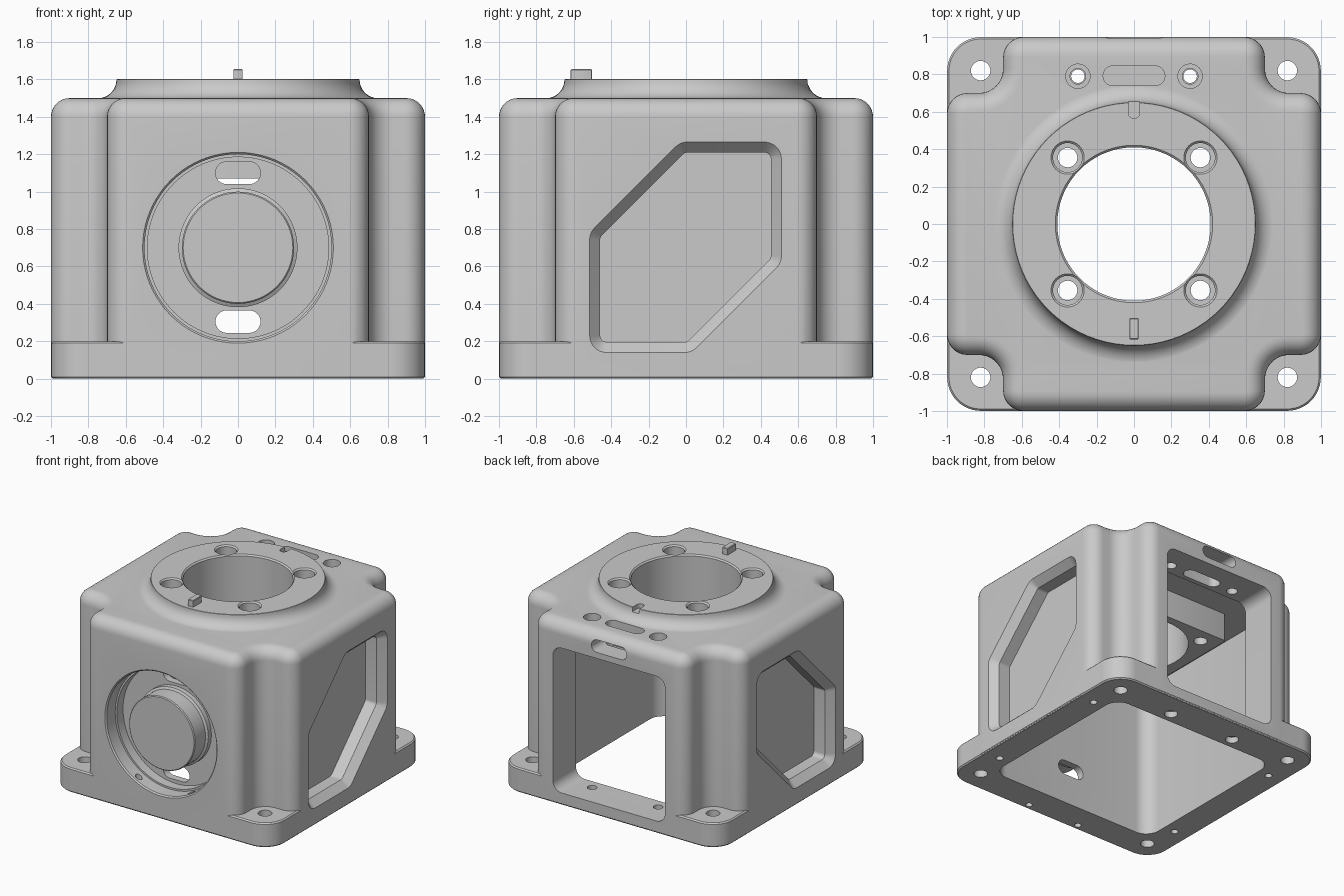
import bpy, bmesh, math
from mathutils import Vector

if "Cube" in bpy.data.objects:
    bpy.data.objects.remove(bpy.data.objects["Cube"])

grey = bpy.data.materials.new("cast_grey")
grey.diffuse_color = (0.59, 0.59, 0.59, 1)
grey.use_nodes = True
grey.node_tree.nodes["Principled BSDF"].inputs["Base Color"].default_value = grey.diffuse_color
AXES = {'z': lambda u, v, w: (u, v, w),
        'y': lambda u, v, w: (u, w, v),
        'x': lambda u, v, w: (w, u, v)}


def rounded(poly, radius, concave=None, seg=8):
    """Counter-clockwise polygon with rounded corners -> (point, outward normal) pairs."""
    out, n = [], len(poly)
    for i in range(n):
        a, p, b = (Vector(poly[(i + k) % n]) for k in (-1, 0, 1))
        d1, d2 = (a - p).normalized(), (b - p).normalized()
        convex = (p - a).cross(b - p) > 0
        r = radius if convex or concave is None else concave
        half = d1.angle(d2) / 2
        c = p + (d1 + d2).normalized() * r / math.sin(half)
        s, e = p + d1 * r / math.tan(half) - c, p + d2 * r / math.tan(half) - c
        a0 = math.atan2(s.y, s.x)
        da = math.atan2(s.cross(e), s.dot(e))
        for k in range(seg + 1):
            t = a0 + da * k / seg
            nrm = Vector((math.cos(t), math.sin(t)))
            out.append((c + nrm * r, nrm if convex else -nrm))
    return out


def rect(u0, u1, v0, v1):
    return [(u0, v0), (u1, v0), (u1, v1), (u0, v1)]


def loft(name, outline, levels, axis='z'):
    """Solid from one outline, with levels = (offset, height)."""
    bm = bmesh.new()
    rings = [[bm.verts.new(AXES[axis](*(p + n * d), w)) for p, n in outline] for d, w in levels]
    m = len(outline)
    for lo, hi in zip(rings, rings[1:]):
        for i in range(m):
            j = (i + 1) % m
            bm.faces.new((lo[i], lo[j], hi[j], hi[i]))
    bm.faces.new(rings[0][::-1])
    bm.faces.new(rings[-1])
    bmesh.ops.recalc_face_normals(bm, faces=bm.faces)
    me = bpy.data.meshes.new(name)
    bm.to_mesh(me)
    bm.free()
    me.materials.append(grey)
    ob = bpy.data.objects.new(name, me)
    bpy.context.collection.objects.link(ob)
    return ob


def turned(name, cu, cv, profile, axis='z', seg=32):
    """Turned solid: profile = (radius, height) pairs around an axis."""
    ring = [Vector((math.cos(2 * math.pi * i / seg), math.sin(2 * math.pi * i / seg)))
            for i in range(seg)]
    centre = Vector((cu, cv))
    return loft(name, [(centre, n) for n in ring], profile, axis)


def combine(target, tool, op='DIFFERENCE'):
    mod = target.modifiers.new(op, 'BOOLEAN')
    mod.operation, mod.object, mod.solver = op, tool, 'EXACT'
    bpy.context.view_layer.objects.active = target
    bpy.ops.object.modifier_apply(modifier=mod.name)
    bpy.data.objects.remove(tool)


# main body: square plan with notched corners and a rounded top edge
plan = [(1, -.7), (1, .7), (.7, .7), (.7, 1), (-.7, 1), (-.7, .7),
        (-1, .7), (-1, -.7), (-.7, -.7), (-.7, -1), (.7, -1), (.7, -.7)]
levels = [(-.005, .005), (0, .012)]
for k in range(9):
    a = math.pi / 2 * k / 8
    levels.append((-.1 * (1 - math.cos(a)), 1.4 + .1 * math.sin(a)))
housing = loft("housing", rounded(plan, .11, .13), levels)

# base flange
flange = loft("flange", rounded(rect(-.999, .999, -.999, .999), .18, seg=12),
              [(-.01, 0), (0, .01), (0, .19), (-.01, .2)])
combine(housing, flange, 'UNION')

# round top boss with a flared foot that sinks just below the roof
boss = [(.75, 1.45)]
for k in range(9):
    a = math.pi / 2 * k / 8
    boss.append((.75 - .1 * math.sin(a), 1.599 - .1 * math.cos(a)))
boss.append((.648, 1.601))
combine(housing, turned("top_boss", 0, 0, boss, seg=80), 'UNION')

# hollow interior, then the thick block under the bore
combine(housing, loft("cavity", rounded(rect(-.76, .76, -.74, .7), .12), [(0, -.1), (0, 1.3)]))
combine(housing, loft("bore_block", rounded(rect(-.5, .5, -.5, .48), .02, seg=3),
                      [(0, 1.07), (0, 1.4)]), 'UNION')

# bore with a small chamfer
combine(housing, turned("bore", 0, 0, [(.41, .9), (.41, 1.59), (.43, 1.61), (.43, 1.8)], seg=72))

# rear doorway and the slots above it
combine(housing, loft("doorway", rounded(rect(-.51, .51, .1, 1.29), .08),
                      [(0, .55), (0, 1.2)], 'y'))
combine(housing, loft("top_slot", rounded(rect(-.165, .165, .74, .845), .052),
                      [(0, 1.2), (0, 1.7)]))
combine(housing, loft("rear_slot", rounded(rect(-.16, .16, 1.34, 1.44), .049),
                      [(0, .8), (0, 1.2)], 'y'))

# front round recess leaving a stepped hub in its middle
combine(housing, turned("front_recess", 0, .7, [
    (.51, -1.1), (.51, -1), (.5, -.99), (.5, -.88), (.485, -.88), (.485, -.8)], 'y', 80))
combine(housing, turned("front_hub", 0, .7, [
    (.293, -.99), (.3, -.983), (.3, -.85), (.318, -.84), (.318, -.77)], 'y', 64), 'UNION')
for z in (.305, 1.1):
    combine(housing, loft("front_slot", rounded(rect(-.12, .12, z - .06, z + .06), .059),
                          [(0, -.9), (0, -.6)], 'y'))

# six-sided side recesses: chamfered rim, then straight walls
hexagon = [(-.515, .14), (.03, .14), (.51, .62), (.51, 1.265), (-.03, 1.265), (-.515, .78)]
for s in (-1, 1):
    combine(housing, loft("side_recess", rounded(hexagon, .09),
                          [(-.056, .84 * s), (-.056, .94 * s), (.0187, 1.02 * s)], 'x'))

# holes, mirrored left and right
for s in (-1, 1):
    for t in (-1, 1):
        combine(housing, turned("flange_hole", .82 * s, .82 * t, [(.052, -.1), (.052, .3)]))
        combine(housing, turned("boss_hole", .355 * s, .355 * t, [
            (.052, .9), (.052, 1.5), (.078, 1.5), (.078, 1.59), (.098, 1.61), (.098, 1.7)]))
        combine(housing, turned("base_hole", .86 * s, .55 * t, [(.028, -.1), (.028, .12)], seg=16))
    combine(housing, turned("rear_top_hole", .3 * s, .79, [
        (.042, 1.2), (.042, 1.43), (.065, 1.43), (.065, 1.7)]))
    combine(housing, turned("sill_hole", .3 * s, .79, [
        (.05, -.1), (.05, .05), (.036, .05), (.036, .2)]))
    combine(housing, turned("drain_hole", .24 * s, -.945, [(.026, -.1), (.026, .35)], seg=16))

# index notch at the back of the boss
combine(housing, loft("index_notch", rounded(rect(-.03, .03, .565, .8), .029),
                      [(0, 1.565), (0, 1.7)]))

# index key at the front of the boss
key = loft("index_key", rounded(rect(-.025, .025, -.617, -.503), .006, seg=2),
           [(0, 1.55), (0, 1.65), (-.004, 1.655)])

for ob in (housing, key):
    bpy.ops.object.select_all(action='DESELECT')
    ob.select_set(True)
    bpy.context.view_layer.objects.active = ob
    bpy.ops.object.shade_smooth_by_angle(angle=math.radians(30))
